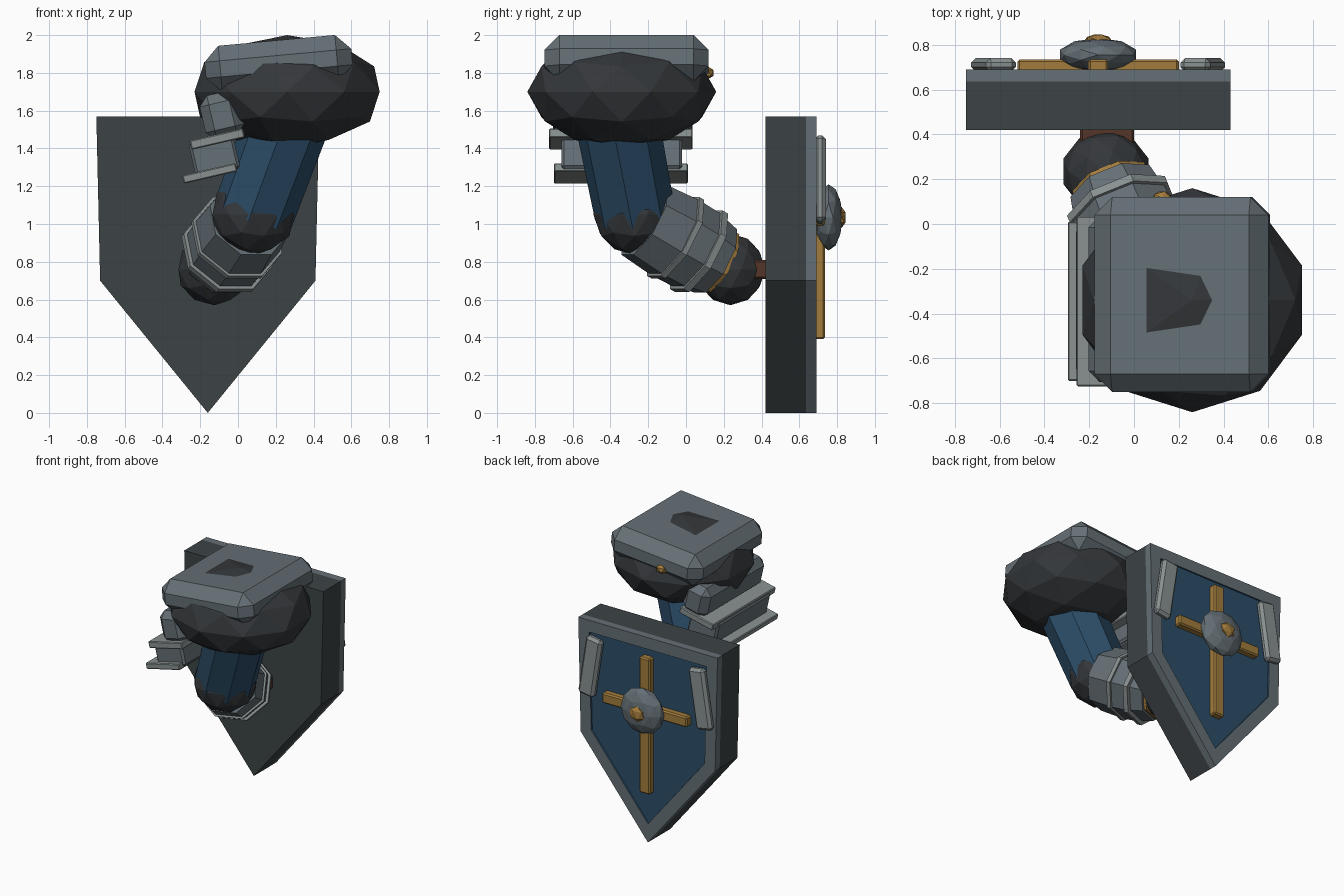
import bpy, bmesh, math
from mathutils import Vector, Matrix

if "Cube" in bpy.data.objects:
    bpy.data.objects.remove(bpy.data.objects["Cube"])

def material(name, rgb):
    m = bpy.data.materials.new(name)
    m.diffuse_color = (*rgb, 1)
    m.use_nodes = True
    m.node_tree.nodes["Principled BSDF"].inputs["Base Color"].default_value = m.diffuse_color
    return m

STEEL = material("steel", (.13, .16, .18))
TRIM = material("light_trim", (.25, .28, .28))
DARK = material("dark_iron", (.034, .038, .042))
BACK = material("shield_dark", (.045, .056, .06))
BLUE = material("blue", (.025, .075, .14))
GOLD = material("gold", (.36, .2, .045))
BROWN = material("leather", (.09, .035, .02))

def finish(name, bm, *mats):
    bmesh.ops.recalc_face_normals(bm, faces=bm.faces)
    me = bpy.data.meshes.new(name)
    bm.to_mesh(me)
    bm.free()
    for m in mats:
        me.materials.append(m)
    ob = bpy.data.objects.new(name, me)
    bpy.context.collection.objects.link(ob)
    return ob

def box(name, centre, size, mat, chamfer=0, tilt=0):
    """Chamfered box, tilted about y (positive = counter-clockwise from the front)."""
    bm = bmesh.new()
    bmesh.ops.create_cube(bm, size=1, matrix=Matrix.Diagonal((*size, 1)))
    if chamfer:
        bmesh.ops.bevel(bm, geom=bm.edges[:], offset=chamfer, segments=1,
                        affect='EDGES', profile=.5)
    bm.transform(Matrix.Translation(centre) @ Matrix.Rotation(math.radians(-tilt), 4, 'Y'))
    return finish(name, bm, mat)

def ball(name, centre, half, mat, sub=2):
    """Low-poly ball stretched to exact half extents."""
    bm = bmesh.new()
    bmesh.ops.create_icosphere(bm, subdivisions=sub, radius=1)
    ext = [max(abs(v.co[i]) for v in bm.verts) for i in range(3)]
    for v in bm.verts:
        v.co = Vector(centre[i] + v.co[i] * half[i] / ext[i] for i in range(3))
    return finish(name, bm, mat)

def prism(name, a, b, r1, r2, mat, sides=8):
    """Straight or tapered prism from a to b."""
    a, b = Vector(a), Vector(b)
    d = b - a
    bm = bmesh.new()
    bmesh.ops.create_cone(bm, cap_ends=True, segments=sides, radius1=r1, radius2=r2, depth=d.length)
    bm.transform(Matrix.Translation((a + b) / 2) @ d.to_track_quat('Z', 'Y').to_matrix().to_4x4()
                 @ Matrix.Rotation(math.pi / sides, 4, 'Z'))
    return finish(name, bm, mat)

# Shield: dark backing and steel rim with a recessed blue field
OUTLINE = [(-.75, 1.57), (.43, 1.57), (.41, .70), (-.16, 0), (-.73, .70)]

def plate(name, y0, y1, mats, inset=0):
    bm = bmesh.new()
    f = bm.faces.new([bm.verts.new((x, y0, z)) for x, z in OUTLINE])
    ext = bmesh.ops.extrude_face_region(bm, geom=[f])['geom']
    cap = [g for g in ext if isinstance(g, bmesh.types.BMFace)]
    bmesh.ops.translate(bm, verts=[g for g in ext if isinstance(g, bmesh.types.BMVert)],
                        vec=(0, y1 - y0, 0))
    bmesh.ops.recalc_face_normals(bm, faces=bm.faces)
    if inset:
        bmesh.ops.inset_region(bm, faces=cap, thickness=inset, depth=0, use_even_offset=True)
        cap[0].material_index = 1
        inner = bmesh.ops.inset_region(bm, faces=cap, thickness=.003, depth=0)
        bmesh.ops.translate(bm, verts=cap[0].verts[:], vec=(0, -.01, 0))
    return finish(name, bm, *mats)

plate("shield_backing", .42, .635, [BACK])
plate("shield_rim_and_field", .635, .69, [STEEL, BLUE], inset=.09)

# Shield ornaments: cross, boss, corner bars
SX = -.16
box("cross_upright", (SX, .705, .91), (.09, .06, 1.04), GOLD, .01)
box("cross_arm", (SX, .705, 1.03), (.72, .06, .08), GOLD, .01)
ball("shield_boss", (SX, .755, 1.035), (.17, .075, .175), STEEL)
ball("boss_stud", (SX, .82, 1.035), (.06, .025, .06), GOLD, 1)
for side, s in (("left", -1), ("right", 1)):
    box(side + "_corner_bar", (SX + s * .467, .71, 1.235), (.135, .06, .46), TRIM, .02, tilt=s * 9)

# Shoulder: dark ball under a tilted chamfered pad
ball("shoulder", (.26, -.34, 1.70), (.49, .50, .30), DARK)
box("shoulder_pad", (.215, -.315, 1.85), (.78, .87, .245), STEEL, .08, tilt=5.3)
ball("pad_stud", (.125, .115, 1.80), (.042, .03, .035), GOLD, 1)

# Hanging side plates with light trims
box("upper_side_plate", (-.085, -.335, 1.575), (.21, .74, .24), STEEL, .05, tilt=13)
box("upper_plate_trim", (-.11, -.345, 1.45), (.29, .76, .05), TRIM, .006, tilt=13)
box("lower_side_plate", (-.125, -.34, 1.36), (.24, .64, .19), STEEL, .015, tilt=13)
box("lower_plate_trim", (-.15, -.345, 1.268), (.29, .71, .045), TRIM, .006, tilt=13)

# Arm
ELBOW, HAND = Vector((.08, -.27, 1.05)), Vector((-.125, .235, .76))
prism("upper_arm", ELBOW, (.30, -.385, 1.65), .215, .225, BLUE)
ball("elbow", ELBOW, (.215, .22, .215), DARK)
ball("hand", HAND, (.19, .185, .19), DARK)

# Forearm armour: segments along the elbow-hand axis (start, end, radii)
for name, t0, t1, r0, r1, mat in [
        ("forearm_plate_1", .10, .41, .225, .24, STEEL),
        ("forearm_trim_1", .40, .45, .255, .255, TRIM),
        ("forearm_plate_2", .45, .65, .24, .235, STEEL),
        ("forearm_trim_2", .64, .70, .255, .255, TRIM),
        ("forearm_cuff", .70, .85, .225, .205, STEEL),
        ("wrist_ring", .84, .89, .188, .188, GOLD)]:
    prism(name, ELBOW.lerp(HAND, t0), ELBOW.lerp(HAND, t1), r0, r1, mat)

# Shield grip
box("shield_grip", (-.12, .375, .76), (.24, .11, .10), BROWN, .01)
